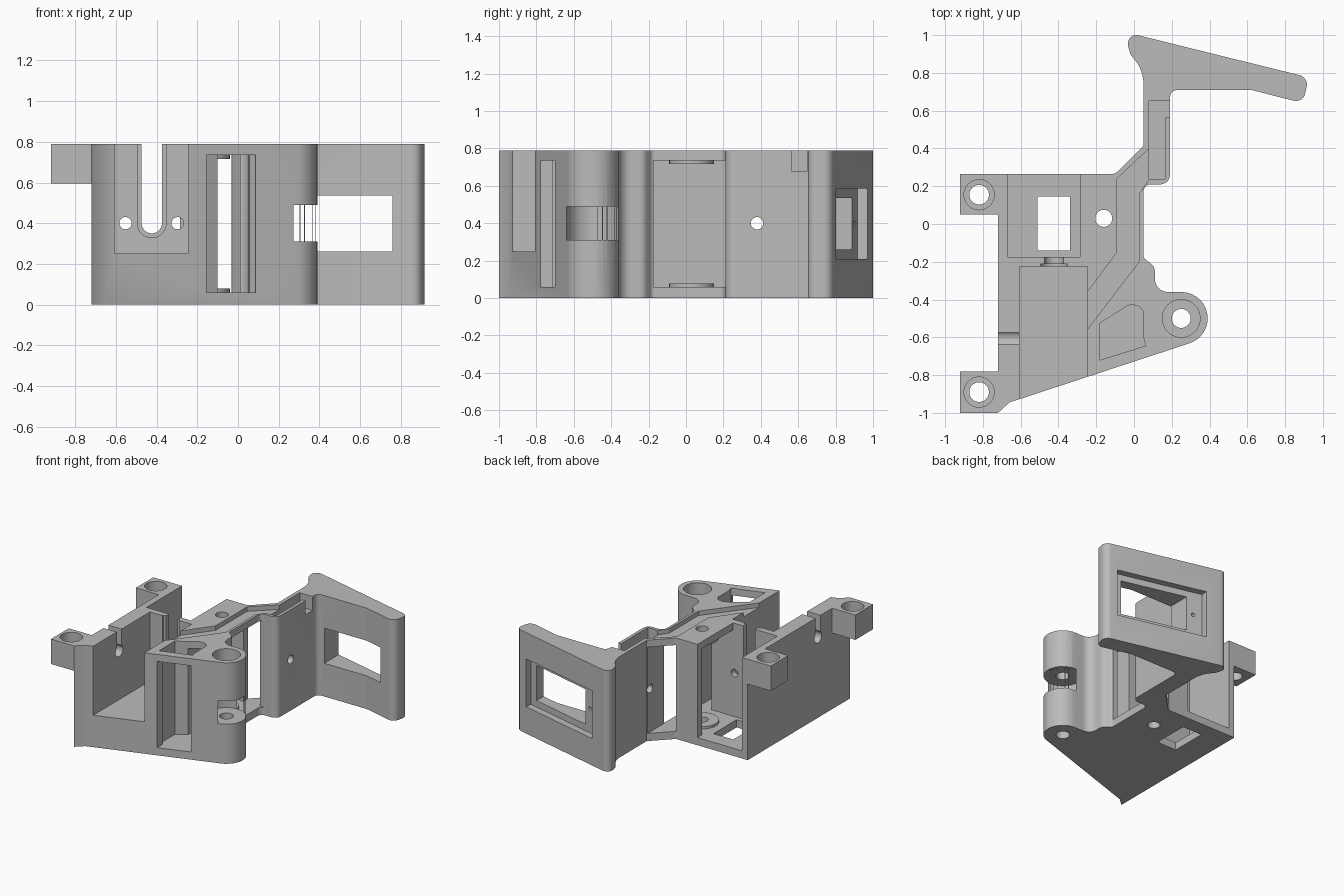
import bpy, bmesh, math
from mathutils import Vector, Matrix

old = bpy.data.objects.get("Cube")
if old:
    bpy.data.objects.remove(old, do_unlink=True)

H = 0.79       # overall height
FLOOR = 0.06   # top of the floor plate
CEIL = 0.735   # underside of the ceiling plate
OVER = 0.95    # cutter height above the top

grey = bpy.data.materials.new("plain_grey")
grey.use_nodes = True
grey.diffuse_color = (0.5, 0.5, 0.5, 1)
grey.node_tree.nodes["Principled BSDF"].inputs["Base Color"].default_value = (0.5, 0.5, 0.5, 1)


def rounded(corners, steps=8):
    """Turn (x, y, radius) corners into a filleted outline."""
    pts = []
    for i, c in enumerate(corners):
        p, r = Vector(c[:2]), (c[2] if len(c) > 2 else 0)
        if not r:
            pts.append(p)
            continue
        a = (Vector(corners[i - 1][:2]) - p).normalized()
        b = (Vector(corners[(i + 1) % len(corners)][:2]) - p).normalized()
        half = a.angle(b) / 2
        centre = p + (a + b).normalized() * r / math.sin(half)
        t = r / math.tan(half)
        start, end = p + a * t - centre, p + b * t - centre
        sweep = start.angle_signed(end)
        for k in range(steps + 1):
            ang = -sweep * k / steps
            pts.append(centre + Matrix.Rotation(ang, 2) @ start)
    return pts


def finish(bm, name):
    bmesh.ops.recalc_face_normals(bm, faces=bm.faces)
    mesh = bpy.data.meshes.new(name)
    bm.to_mesh(mesh)
    bm.free()
    mesh.materials.append(grey)
    ob = bpy.data.objects.new(name, mesh)
    bpy.context.collection.objects.link(ob)
    return ob


def prism(name, corners, z0, z1):
    bm = bmesh.new()
    face = bm.faces.new([bm.verts.new((p.x, p.y, z0)) for p in rounded(corners)])
    top = bmesh.ops.extrude_face_region(bm, geom=[face])["geom"]
    bmesh.ops.translate(bm, vec=(0, 0, z1 - z0),
                        verts=[v for v in top if isinstance(v, bmesh.types.BMVert)])
    return finish(bm, name)


def box(name, x0, x1, y0, y1, z0, z1):
    return prism(name, [(x0, y0), (x1, y0), (x1, y1), (x0, y1)], z0, z1)


def rod(name, centre, r, length, axis="Z"):
    bm = bmesh.new()
    turn = {"X": Matrix.Rotation(math.pi / 2, 4, "Y"),
            "Y": Matrix.Rotation(math.pi / 2, 4, "X"), "Z": Matrix()}[axis]
    bmesh.ops.create_cone(bm, cap_ends=True, segments=40, radius1=r, radius2=r,
                          depth=length, matrix=Matrix.Translation(centre) @ turn)
    return finish(bm, name)


def carve(ob, cutters):
    """Subtract the cutters, bake the result and shade it."""
    for c in cutters:
        c.hide_render = True
        mod = ob.modifiers.new(c.name, "BOOLEAN")
        mod.operation, mod.solver, mod.object = "DIFFERENCE", "EXACT", c
    dg = bpy.context.evaluated_depsgraph_get()
    baked = bpy.data.meshes.new_from_object(ob.evaluated_get(dg))
    ob.modifiers.clear()
    ob.data = baked
    for c in cutters:
        bpy.data.objects.remove(c, do_unlink=True)
    bpy.ops.object.select_all(action="DESELECT")
    ob.select_set(True)
    bpy.context.view_layer.objects.active = ob
    bpy.ops.object.shade_smooth_by_angle(angle=math.radians(30))


def back(x):
    """Rear slanted face of the flag plate."""
    return 1 - 0.247 * (x - 0.02)


# Main body: one filleted outline for block, boss, wall and flag plate
body = prism("main_body", [
    (-0.72, -1), (-0.66, -0.945), (0.39, -0.60, 0.139), (0.39, -0.36, 0.139),
    (0.11, -0.36, 0.07), (0.11, -0.225, 0.05), (0.05, -0.18, 0.03),
    (0.05, 0.21, 0.04), (0.19, 0.21, 0.05), (0.19, 0.71, 0.04), (0.62, 0.71, 0.1),
    (0.895, 0.64, 0.05), (0.925, 0.776, 0.05), (-0.05, 1.017, 0.045),
    (-0.02, 0.9), (0.05, 0.81, 0.2), (0.05, 0.415), (-0.1, 0.265, 0.04),
    (-0.72, 0.265)], 0, H)

cuts = []
# Motor bay, open to the front and top
cuts.append(box("motor_bay", -0.605, -0.245, -1.1, -0.225, 0.25, OVER))
# Rear bay, open to the back and top, with a floor opening
cuts.append(box("rear_bay", -0.67, -0.285, -0.175, 0.4, FLOOR, OVER))
cuts.append(box("floor_opening", -0.51, -0.34, -0.14, 0.145, -0.1, 0.1))

# Stepped shaft slot and screw holes in the dividing wall
for r, y1 in ((0.071, -0.212), (0.05, -0.15)):
    y0 = -0.25
    cuts.append(rod("slot_end", (-0.424, (y0 + y1) / 2, 0.4), r, y1 - y0, "Y"))
    cuts.append(box("slot_run", -0.424 - r, -0.424 + r, y0, y1, 0.4, OVER))
for x in (-0.553, -0.297):
    cuts.append(rod("wall_screw", (x, -0.2, 0.4), 0.03, 0.12, "Y"))

# Roller cavity, its side window and the strip passage through the block
cuts.append(box("roller_cavity", -0.3, 0.12, -0.175, 0.21, FLOOR, CEIL))
cuts.append(box("front_passage", -0.1, 0.01, -0.6, -0.1, FLOOR, CEIL))
cuts.append(box("rear_passage", -0.1, 0.045, 0.1, 0.5, FLOOR, CEIL))

# Pocket open to the top, with a tall front slot
cuts.append(prism("pocket", [
    (-0.18, -0.72), (0.06, -0.645), (0.05, -0.6), (0.05, -0.43, 0.05),
    (-0.03, -0.43, 0.03), (-0.18, -0.525)], FLOOR, OVER))
cuts.append(prism("front_slot", [(-0.155, -0.9), (0.085, -0.9), (0.085, -0.68),
                                 (0.05, -0.64), (-0.155, -0.70)], FLOOR, CEIL))

# Shallow channel across the top and the recess in the wall top
cuts.append(prism("top_channel", [
    (0.1, 0.4), (0.08, 0.4), (-0.09, 0.24), (-0.09, -0.15), (-0.26, -0.38),
    (-0.26, -0.575), (0.03, -0.195), (0.03, 0.165), (0.08, 0.237), (0.1, 0.237)],
    0.755, OVER))
cuts.append(box("wall_recess", 0.08, 0.165, 0.235, 0.65, 0.68, OVER))
cuts.append(box("recess_exit", 0.15, 0.25, 0.565, 0.65, 0.68, OVER))
cuts.append(rod("wall_hole", (0.12, 0.38, 0.4), 0.033, 0.3, "X"))

# Flag plate: rear recess, window and pilot hole
cuts.append(prism("flag_recess", [
    (0.13, back(0.13) - 0.055), (0.82, back(0.82) - 0.055),
    (0.835, back(0.83) + 0.1), (0.145, back(0.14) + 0.1)], 0.21, 0.585))
cuts.append(box("flag_window", 0.25, 0.76, 0.6, 1.1, 0.26, 0.535))
cuts.append(rod("pilot_hole", (0.2, 0.88, 0.4), 0.014, 0.1, "Y"))

# Hinge boss: side slot, bore and counterbore
cuts.append(rod("boss_slot", (0.25, -0.5, 0.4), 0.1405, 0.18))
cuts.append(rod("boss_bore", (0.25, -0.5, 0.4), 0.05, 1.2))
cuts.append(rod("boss_counterbore", (0.25, -0.5, 0.82), 0.10, 0.28))

# Cable notch in the side wall
cuts.append(box("cable_notch", -0.8, -0.59, -0.635, -0.575, 0.63, OVER))
cuts.append(rod("notch_end", (-0.69, -0.605, 0.63), 0.045, 0.2, "X"))
cuts.append(rod("axle_hole", (-0.16, 0.03, 0.4), 0.045, 1.2))
carve(body, cuts)

# Washer bosses above and below the roller
for name, z in (("lower_washer", FLOOR + 0.009), ("upper_washer", CEIL - 0.009)):
    washer = rod(name, (-0.16, 0.03, z), 0.12, 0.02)
    carve(washer, [rod("axle_hole", (-0.16, 0.03, z), 0.045, 0.2)])

# Mounting ears with counterbored screw holes
for name, y0, y1, yc in (("front_ear", -1, -0.78, -0.89), ("back_ear", 0.05, 0.265, 0.155)):
    ear = box(name, -0.92, -0.72, y0, y1, 0.595, H)
    carve(ear, [rod("ear_bore", (-0.82, yc, 0.7), 0.052, 0.6),
                rod("ear_counterbore", (-0.82, yc, 0.8), 0.08, 0.18)])
